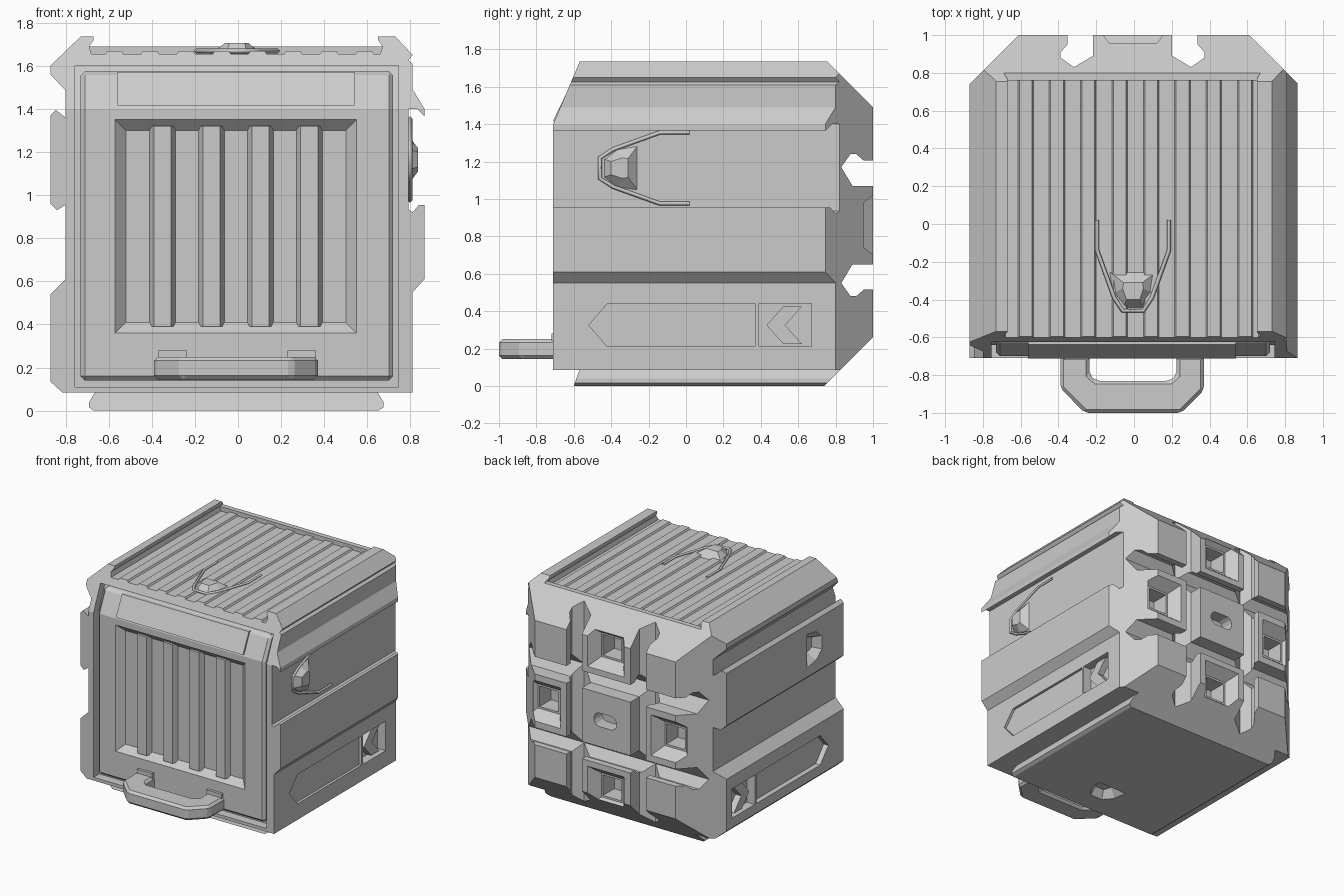
import bpy, bmesh, math
from mathutils import Vector

if "Cube" in bpy.data.objects:
    bpy.data.objects.remove(bpy.data.objects["Cube"])

grey = bpy.data.materials.new("light_grey")
grey.diffuse_color = (0.6, 0.6, 0.6, 1)
grey.use_nodes = True
grey.node_tree.nodes["Principled BSDF"].inputs["Base Color"].default_value = grey.diffuse_color


def loft(name, loops, planes=()):
    """Closed solid through matching 3D loops, trimmed by planes (point, outward normal)."""
    bm = bmesh.new()
    rings = [[bm.verts.new(p) for p in loop] for loop in loops]
    n = len(rings[0])
    for a, b in zip(rings, rings[1:]):
        for i in range(n):
            bm.faces.new((a[i], a[(i + 1) % n], b[(i + 1) % n], b[i]))
    bm.faces.new(rings[0][::-1])
    bm.faces.new(rings[-1])
    bmesh.ops.recalc_face_normals(bm, faces=bm.faces)
    for co, no in planes:
        bmesh.ops.bisect_plane(bm, geom=bm.verts[:] + bm.edges[:] + bm.faces[:], dist=1e-5,
                               plane_co=co, plane_no=Vector(no).normalized(), clear_outer=True)
        bmesh.ops.holes_fill(bm, edges=[e for e in bm.edges if e.is_boundary], sides=0)
    bmesh.ops.recalc_face_normals(bm, faces=bm.faces)
    mesh = bpy.data.meshes.new(name)
    bm.to_mesh(mesh)
    bm.free()
    mesh.materials.append(grey)
    ob = bpy.data.objects.new(name, mesh)
    bpy.context.collection.objects.link(ob)
    return ob


def prism(name, pts, axis, a, b, planes=()):
    """Extrude a 2D outline along an axis; the outline uses the other two axes in order."""
    put = {'x': lambda p, t: (t, p[0], p[1]), 'y': lambda p, t: (p[0], t, p[1]),
           'z': lambda p, t: (p[0], p[1], t)}[axis]
    return loft(name, [[put(p, t) for p in pts] for t in (a, b)], planes)


def rect(cx, cz, hx, hz):
    return [(cx - hx, cz - hz), (cx + hx, cz - hz), (cx + hx, cz + hz), (cx - hx, cz + hz)]


def apply_mod(ob, mod):
    bpy.context.view_layer.objects.active = ob
    bpy.ops.object.modifier_apply(modifier=mod.name)


def cut(ob, cutter):
    mod = ob.modifiers.new("cut", 'BOOLEAN')
    mod.operation = 'DIFFERENCE'
    mod.solver = 'EXACT'
    mod.object = cutter
    apply_mod(ob, mod)
    bpy.data.objects.remove(cutter)


def bevel(ob, width):
    mod = ob.modifiers.new("bevel", 'BEVEL')
    mod.width = width
    mod.segments = 1
    mod.limit_method = 'ANGLE'
    mod.angle_limit = math.radians(40)
    apply_mod(ob, mod)


# Trim planes: back chamfers and sloped upper front
back_trim = [((0, 1, 1.49), (0, 1, 1)), ((0, 1, 0.26), (0, 1, -1)),
             ((0.61, 1, 0), (1, 1, 0)), ((-0.61, 1, 0), (-1, 1, 0))]
front_trim = [((0, -0.71, 1.40), (0, -0.33, 0.14))]

# Interlocking side outlines (x, z): right side going up, left side going down
right_side = [(0.81, 0.085), (0.81, 0.55), (0.865, 0.61), (0.865, 0.955), (0.84, 0.955),
              (0.81, 0.92), (0.79, 0.935), (0.79, 1.40), (0.83, 1.40), (0.865, 1.365),
              (0.865, 1.40), (0.81, 1.49), (0.81, 1.61), (0.79, 1.625), (0.81, 1.65),
              (0.73, 1.735), (0.65, 1.735), (0.65, 1.72), (0.67, 1.69)]
left_side = [(-0.69, 1.69), (-0.67, 1.72), (-0.67, 1.735), (-0.73, 1.735), (-0.87, 1.60),
             (-0.87, 1.56), (-0.80, 1.485), (-0.80, 1.36), (-0.845, 1.395), (-0.87, 1.37),
             (-0.87, 0.96), (-0.84, 0.93), (-0.80, 0.955), (-0.80, 0.61), (-0.87, 0.54),
             (-0.87, 0.135), (-0.815, 0.085)]

# Corrugated roof line, right to left
roof = [(0.66, 1.655)]
for i in range(8):
    x = 0.63 - i * 0.166
    roof += [(x, 1.655), (x - 0.008, 1.668), (x - 0.075, 1.668), (x - 0.083, 1.655)]
roof.append((-0.68, 1.655))

shell = prism("shell", right_side + roof + left_side, 'y', -0.71, 0.76, back_trim + front_trim)
back_block = prism("back_block", right_side + left_side, 'y', 0.76, 1.0, back_trim)

# Base rail
base = prism("base_rail", [(-0.67, 0), (0.65, 0), (0.675, 0.015), (0.675, 0.04), (0.645, 0.09),
                           (-0.66, 0.09), (-0.69, 0.04), (-0.69, 0.015)], 'y', -0.65, 0.95,
             [((0, -0.6, 0.0), (0, -0.085, 0.03)), back_trim[1]])

# Back: two upright and two level dovetail grooves
groove = [(-0.345, 1.05), (-0.345, 0.95), (-0.38, 0.91), (-0.38, 0.88),
          (-0.31, 0.83), (-0.21, 0.89), (-0.21, 1.05)]
for s in (1, -1):
    cut(back_block, prism("cutter", [(s * u - 0.008, v) for u, v in groove], 'z', -0.1, 1.9))
    cut(back_block, prism("cutter", [(v, 0.86 + s * u) for u, v in groove], 'x', -1, 1))

# Back: tapered sockets on the four edge blocks, slot in the middle block
for dx, dz in ((0, 0.55), (0, -0.55), (0.55, 0), (-0.55, 0)):
    cx, cz = dx - 0.005, 0.86 + dz
    cut(back_block, loft("cutter", [[(x, y, z) for x, z in rect(cx, cz, h, h)]
                                    for y, h in ((0.92, 0.095), (1.02, 0.175))]))
    cut(back_block, prism("cutter", rect(cx, cz, 0.08, 0.08), 'y', 0.78, 1.1))
slot = [(math.copysign(0.045, math.cos(a)) + 0.055 * math.cos(a), 0.86 + 0.055 * math.sin(a))
        for a in [math.radians(15 + 30 * k) for k in range(12)]]
cut(back_block, prism("cutter", slot, 'y', 0.9, 1.1))

# Front opening with the door set into it
cut(shell, prism("cutter", [(-0.9, 0.11), (-0.64, 0.11), (-0.64, 1.40), (-0.56, 1.60),
                            (-0.9, 1.60)], 'x', -0.755, 0.745))
door = prism("door", [(-0.70, 0.14), (-0.70, 1.40), (-0.62, 1.575), (-0.54, 1.575),
                      (-0.54, 0.14)], 'x', -0.73, 0.72)
bevel(door, 0.02)
cut(door, loft("cutter", [[(x, y, z) for x, z in rect(-0.01, 0.855, 0.51 + e, 0.445 + e)]
                          for y, e in ((-0.65, 0), (-0.75, 0.1))]))
for i in range(4):
    x = -0.35 + i * 0.227
    prism("door_rib_%d" % (i + 1), [(x - 0.065, -0.64), (x - 0.04, -0.69), (x + 0.04, -0.69),
                                    (x + 0.065, -0.64)], 'z', 0.39, 1.32)
prism("door_top_plate", [(-0.712, 1.415), (-0.637, 1.57), (-0.60, 1.57), (-0.68, 1.415)],
      'x', -0.56, 0.54)

# Front handle and its brackets
handle = prism("handle", [(-0.39, -0.66), (-0.39, -0.87), (-0.26, -1), (0.25, -1), (0.37, -0.88),
                          (0.37, -0.66), (0.225, -0.66), (0.225, -0.80), (0.19, -0.83),
                          (-0.20, -0.83), (-0.235, -0.80), (-0.235, -0.66)], 'z', 0.145, 0.25)
bevel(handle, 0.018)
for x in (-0.305, 0.295):
    prism("handle_bracket", rect(x, 0.25, 0.065, 0.03), 'y', -0.72, -0.66)

# Side panels: pointed shallow recess, deeper window with an arrow pad
panel = [(-0.52, 0.325), (-0.42, 0.44), (0.37, 0.44), (0.37, 0.21), (-0.42, 0.21)]
arrow = [(0.43, 0.325), (0.52, 0.425), (0.62, 0.425), (0.53, 0.325), (0.62, 0.225), (0.52, 0.225)]
for s, x, depth in ((1, 0.81, 0.02), (-1, 0.87, 0.04)):
    cut(shell, prism("cutter", panel, 'x', s * (x - depth), s * (x + 0.1)))
    cut(shell, prism("cutter", rect(0.53, 0.325, 0.14, 0.115), 'x', s * (x - 0.07), s * (x + 0.1)))
    prism("arrow_pad", arrow, 'x', s * (x - 0.08), s * (x - 0.02))

# Catches on the roof and right side, matching pockets in the left side and base
foot = [(-0.13, -0.25), (-0.11, -0.37), (-0.05, -0.445), (0.05, -0.445), (0.11, -0.37), (0.13, -0.25)]
crown = [(-0.05, -0.31), (-0.055, -0.34), (-0.035, -0.40), (0.035, -0.40), (0.055, -0.34), (0.05, -0.31)]
wire = [(-0.19, 0.02), (-0.19, -0.14), (-0.10, -0.39), (-0.055, -0.46),
        (0.055, -0.46), (0.10, -0.39), (0.19, -0.14), (0.19, 0.02)]


def on_roof(u, v, w): return (u - 0.005, v, 1.66 + w)
def on_right(u, v, w): return (0.79 + w, v, 1.165 + u)
def on_left(u, v, w): return (-0.87 - w, v, 1.165 + u)
def on_base(u, v, w): return (u - 0.005, v, -w)


for side, put in (("roof", on_roof), ("right", on_right)):
    loft(side + "_catch", [[put(u, v, w) for u, v in pts] for pts, w in ((foot, -0.01), (crown, 0.045))])
    curve = bpy.data.curves.new(side + "_catch_rim", 'CURVE')
    curve.dimensions = '3D'
    curve.bevel_depth = 0.011
    curve.bevel_resolution = 0
    spline = curve.splines.new('POLY')
    spline.points.add(len(wire) - 1)
    for p, (u, v) in zip(spline.points, wire):
        p.co = (*put(u, v, 0.008), 1)
    curve.materials.append(grey)
    rim = bpy.data.objects.new(side + "_catch_rim", curve)
    bpy.context.collection.objects.link(rim)
for target, put in ((shell, on_left), (base, on_base)):
    cut(target, loft("cutter", [[put(u * 1.1, v, w) for u, v in pts]
                                for pts, w in ((foot, 0.01), (crown, -0.06))]))
